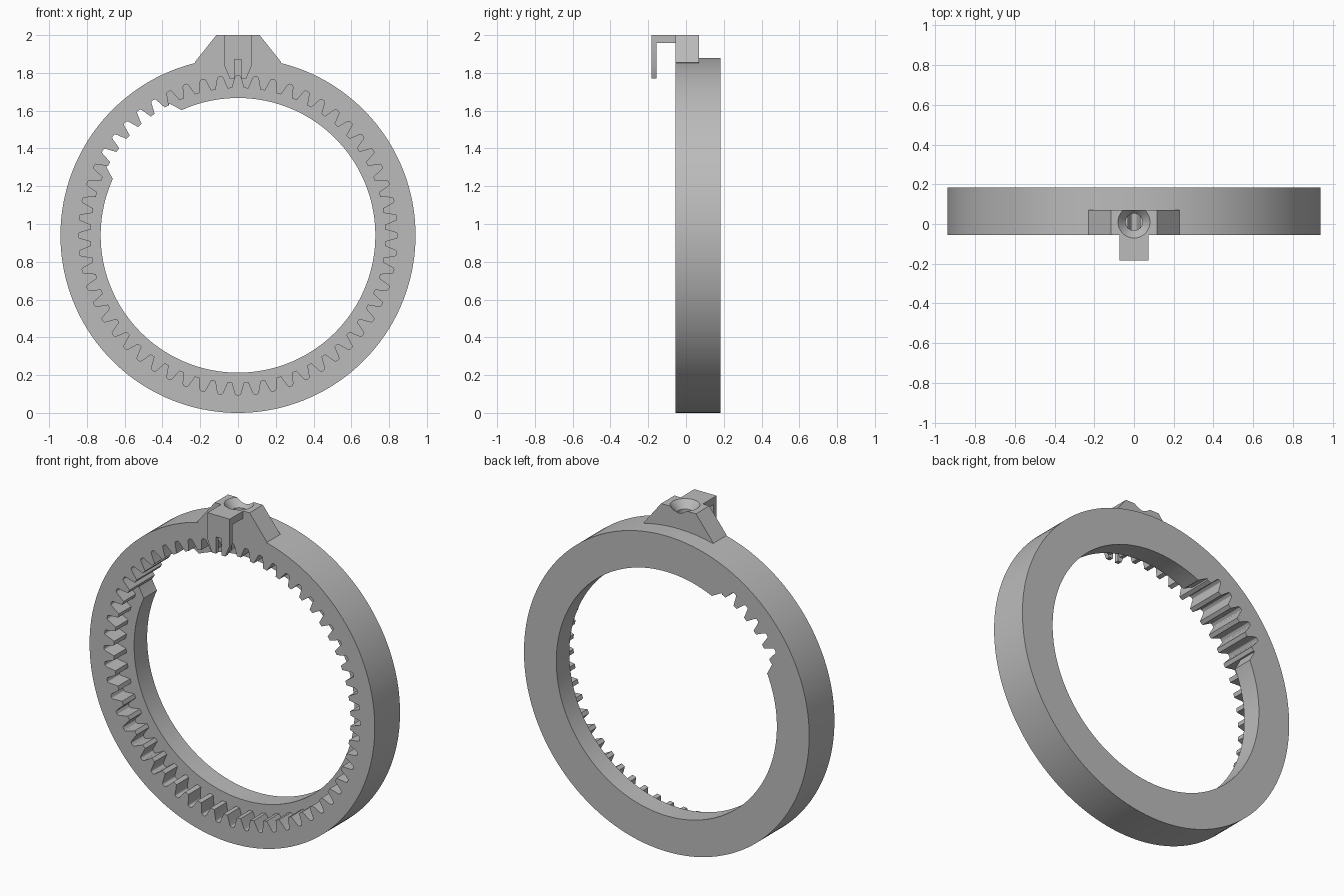
import bpy, bmesh, math
from mathutils import Matrix

if "Cube" in bpy.data.objects:
    bpy.data.objects.remove(bpy.data.objects["Cube"], do_unlink=True)

grey = bpy.data.materials.new("light_grey")
grey.use_nodes = True
grey.diffuse_color = (0.5, 0.5, 0.5, 1)
grey.node_tree.nodes["Principled BSDF"].inputs["Base Color"].default_value = (0.5, 0.5, 0.5, 1)

FRONT, STEP, BACK = -0.055, 0.06, 0.183
CENTRE_Z, OUTER, BORE = 0.94, 0.94, 0.727
TEETH = 56
PITCH = 360 / TEETH
GAP_MID, GAP_IN, GAP_OUT = 135, 17.4, 20.7


def make(name, bm):
    bmesh.ops.recalc_face_normals(bm, faces=bm.faces)
    mesh = bpy.data.meshes.new(name)
    bm.to_mesh(mesh)
    bm.free()
    ob = bpy.data.objects.new(name, mesh)
    bpy.context.collection.objects.link(ob)
    mesh.materials.append(grey)
    return ob


def extrude_profile(name, pts, y0, y1):
    """Extrude an x-z outline along y."""
    bm = bmesh.new()
    face = bm.faces.new([bm.verts.new((x, y0, z)) for x, z in pts])
    new = bmesh.ops.extrude_face_region(bm, geom=[face])["geom"]
    bmesh.ops.translate(bm, vec=(0, y1 - y0, 0),
                        verts=[v for v in new if isinstance(v, bmesh.types.BMVert)])
    return make(name, bm)


def mirrored(half):
    return half + [(-x, z) for x, z in reversed(half)]


# Toothed ring: one groove as (fraction of pitch, radius)
half_groove = [(0.08, 0.845), (0.13, 0.842), (0.165, 0.835), (0.25, 0.81), (0.36, 0.78)]
groove = [(-f, r) for f, r in reversed(half_groove)] + half_groove


def tooth_radius(deg):
    f = abs((deg / PITCH + 0.5) % 1 - 0.5)
    if f <= half_groove[0][0]:
        return half_groove[0][1]
    for (f0, r0), (f1, r1) in zip(half_groove, half_groove[1:]):
        if f <= f1:
            return r0 + (r1 - r0) * (f - f0) / (f1 - f0)
    return half_groove[-1][1]


def rear_radius(deg):
    off = abs(deg - GAP_MID)
    if off >= GAP_OUT:
        return BORE
    if off <= GAP_IN:
        return tooth_radius(deg)
    return BORE + (0.787 - BORE) * (GAP_OUT - off) / (GAP_OUT - GAP_IN)


angles = [(i + f) * PITCH for i in range(TEETH) for f, r in groove]
angles += [GAP_MID + s * a for s in (-1, 1) for a in (GAP_IN, GAP_OUT)]
angles = sorted({round(a % 360, 4) for a in angles})

bm = bmesh.new()
rows = []
for a in angles:
    g, b = tooth_radius(a), rear_radius(a)
    c, s = math.cos(math.radians(a)), math.sin(math.radians(a))
    section = [(OUTER, FRONT), (OUTER, BACK), (b, BACK), (b, STEP), (g, STEP), (g, FRONT)]
    rows.append([bm.verts.new((r * c, y, CENTRE_Z + r * s)) for r, y in section])
for i, row in enumerate(rows):
    nxt = rows[(i + 1) % len(rows)]
    for j in range(6):
        k = (j + 1) % 6
        bm.faces.new((row[j], row[k], nxt[k], nxt[j]))
bmesh.ops.remove_doubles(bm, verts=bm.verts, dist=0.00005)
ring = make("toothed_ring", bm)

# Tapered lug, its underside sunk just inside the ring
lug = extrude_profile("top_lug", mirrored([(0.115, 2.0), (0.23, 1.855), (0.2, 1.84), (0.1, 1.865)]),
                      FRONT, 0.07)

# Hooked pointer: top arm and slotted front tab
arm = extrude_profile("pointer_arm", mirrored([(0.073, 2.0), (0.073, 1.957)]), -0.157, FRONT)
tab = extrude_profile("pointer_tab", mirrored([(0.073, 2.0), (0.073, 1.84), (0.043, 1.77),
                                               (0.018, 1.77), (0.018, 1.87)]), -0.183, -0.157)

# Countersunk screw hole
bm = bmesh.new()
hole = [(0.084, 2.004), (0.043, 1.955), (0.043, 1.72)]
loops = [[bm.verts.new((r * math.cos(t * math.tau / 48), 0.01 + r * math.sin(t * math.tau / 48), z))
          for t in range(48)] for r, z in hole]
for lo, hi in zip(loops, loops[1:]):
    for t in range(48):
        u = (t + 1) % 48
        bm.faces.new((lo[t], lo[u], hi[u], hi[t]))
bm.faces.new(loops[0])
bm.faces.new(loops[-1])
cutter = make("hole_cutter", bm)
cutter.hide_render = True

for ob in (ring, lug, arm):
    mod = ob.modifiers.new("hole", "BOOLEAN")
    mod.operation, mod.solver, mod.object = "DIFFERENCE", "EXACT", cutter
    bpy.context.view_layer.objects.active = ob
    bpy.ops.object.modifier_apply(modifier=mod.name)
bpy.data.objects.remove(cutter, do_unlink=True)

bpy.ops.object.select_all(action="DESELECT")
for ob in (ring, lug, arm, tab):
    ob.select_set(True)
bpy.context.view_layer.objects.active = ring
bpy.ops.object.shade_smooth_by_angle(angle=math.radians(25))
